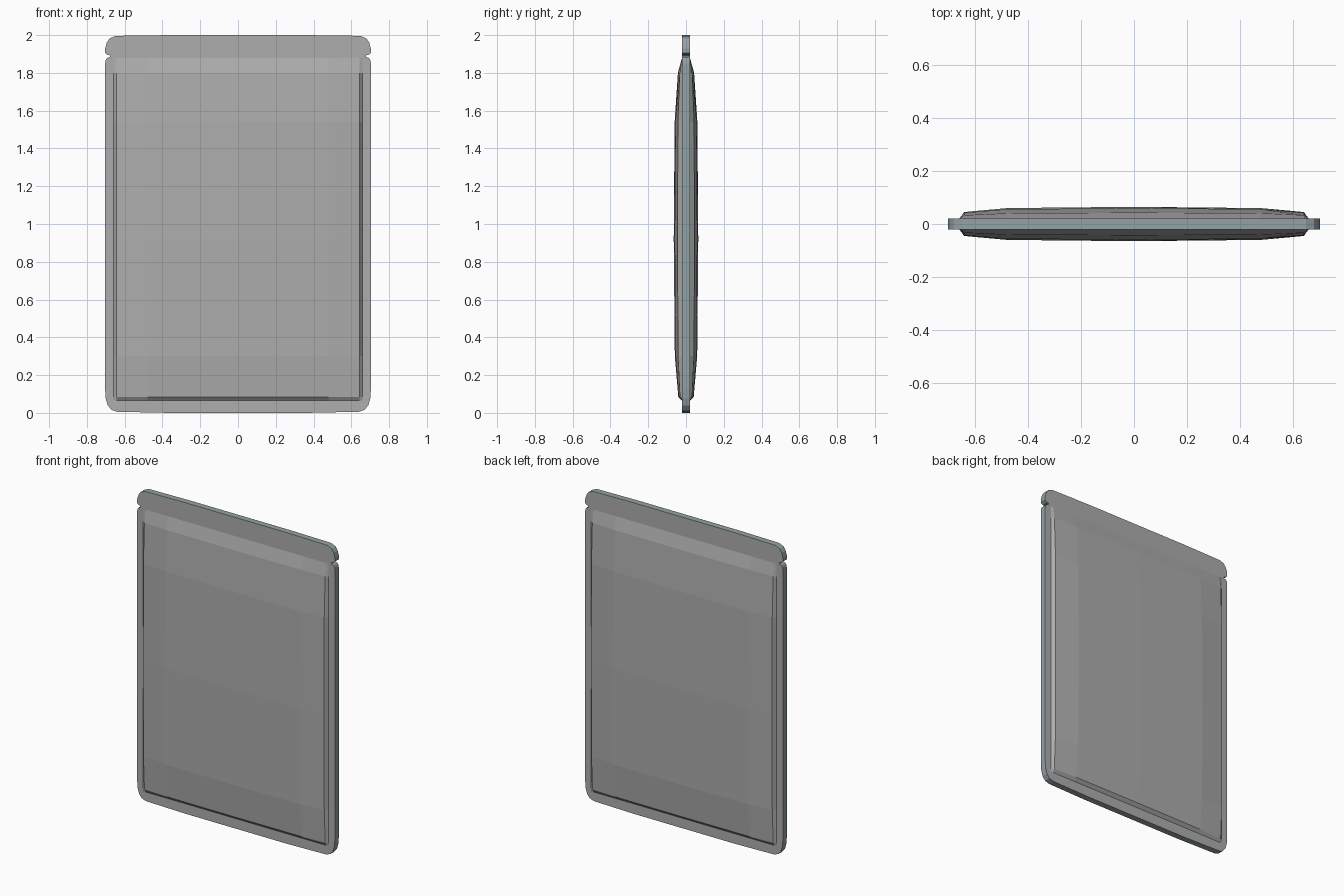
import bpy, bmesh

cube = bpy.data.objects.get("Cube")
if cube:
    bpy.data.objects.remove(cube, do_unlink=True)


def material(name, colour):
    m = bpy.data.materials.new(name)
    m.use_nodes = True
    m.diffuse_color = (*colour, 1)
    m.node_tree.nodes["Principled BSDF"].inputs["Base Color"].default_value = (*colour, 1)
    return m


film = material("grey film", (0.42, 0.42, 0.42))
edge = material("blue grey edge", (0.30, 0.36, 0.38))


def finish(name, bm, mats):
    bmesh.ops.recalc_face_normals(bm, faces=bm.faces)
    mesh = bpy.data.meshes.new(name)
    bm.to_mesh(mesh)
    bm.free()
    for m in mats:
        mesh.materials.append(m)
    obj = bpy.data.objects.new(name, mesh)
    bpy.context.collection.objects.link(obj)
    return obj


# Sealed flange: half outline with rounded corners and tear notch, mirrored
SEAL = 0.02
half = [(0.36, 0.0), (0.64, 0.006), (0.67, 0.016), (0.69, 0.04), (0.70, 0.075),
        (0.704, 0.13), (0.704, 1.85), (0.70, 1.87), (0.692, 1.88), (0.678, 1.885),
        (0.678, 1.893), (0.692, 1.896), (0.703, 1.905), (0.703, 1.93), (0.695, 1.96),
        (0.68, 1.982), (0.65, 1.996), (0.36, 2.0)]
outline = half + [(-x, z) for x, z in reversed(half)]
bm = bmesh.new()
base = bm.faces.new([bm.verts.new((x, -SEAL, z)) for x, z in outline])
ext = bmesh.ops.extrude_face_region(bm, geom=[base])
bmesh.ops.translate(bm, vec=(0, 2 * SEAL, 0),
                    verts=[g for g in ext["geom"] if isinstance(g, bmesh.types.BMVert)])
bm.normal_update()
for f in bm.faces:
    f.material_index = 0 if abs(f.normal.y) > 0.5 else 1
finish("sealed_flange", bm, [film, edge])

# Bulging panels: x and z stations, each with its share of the full bulge
BULGE = 0.044
right = [(0.48, 0.89), (0.643, 0.55), (0.66, 0)]
columns = [(-x, f) for x, f in reversed(right)] + [(0, 1)] + right
rows = [(0.065, 0), (0.085, 0.45), (0.3, 0.87), (0.92, 1), (1.54, 0.89), (1.8, 0.5), (1.88, 0)]
for name, side in (("front_panel", -1), ("back_panel", 1)):
    bm = bmesh.new()
    grid = [[bm.verts.new((x, side * (SEAL + 0.001 + BULGE * fx * fz), z)) for x, fx in columns]
            for z, fz in rows]
    for low, high in zip(grid, grid[1:]):
        for i in range(len(columns) - 1):
            f = bm.faces.new((low[i], low[i + 1], high[i + 1], high[i]))
    bmesh.ops.recalc_face_normals(bm, faces=bm.faces)
    if sum(f.normal.y for f in bm.faces) * side < 0:
        bmesh.ops.reverse_faces(bm, faces=bm.faces)
    mesh = bpy.data.meshes.new(name)
    bm.to_mesh(mesh)
    bm.free()
    mesh.materials.append(film)
    bpy.context.collection.objects.link(bpy.data.objects.new(name, mesh))
